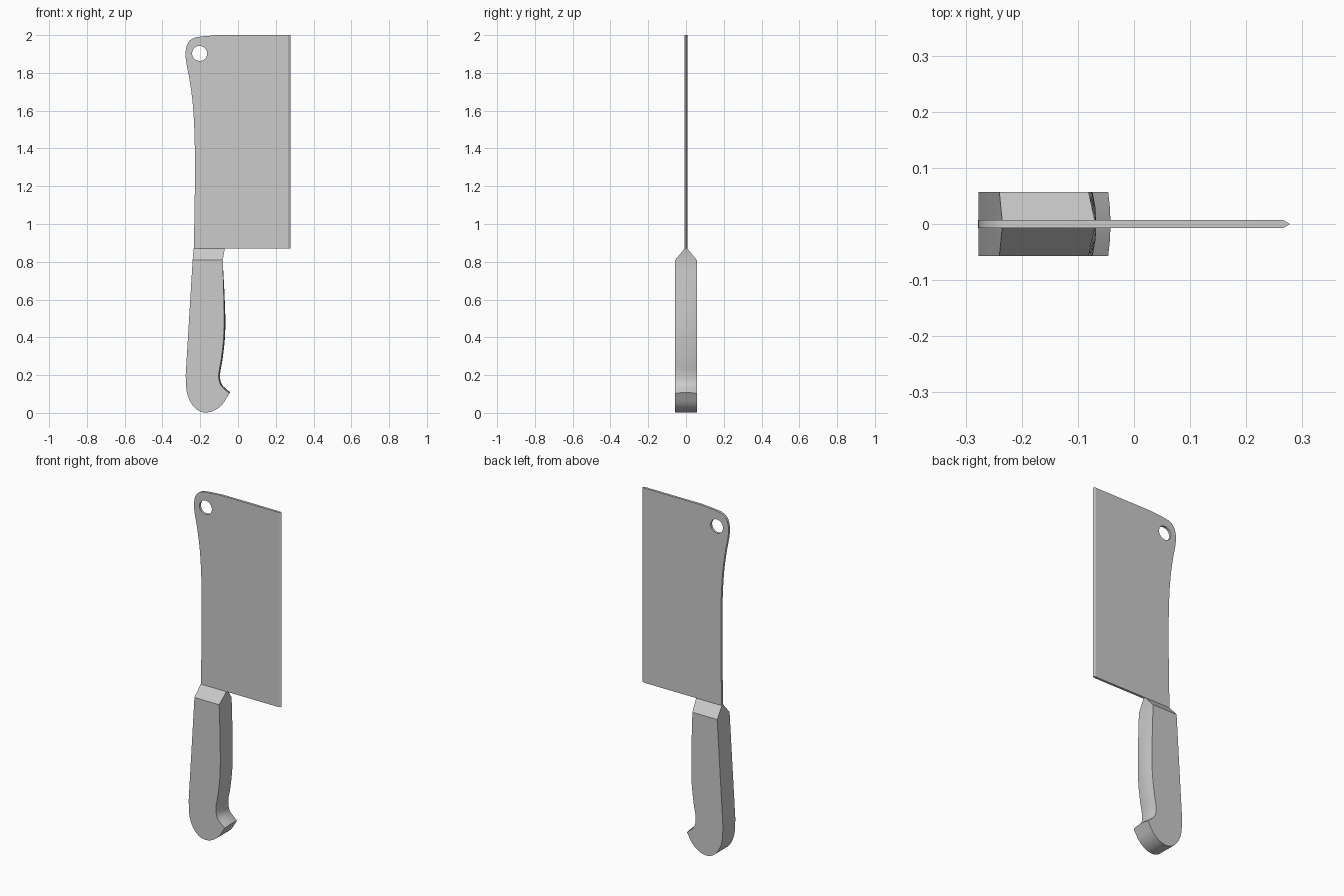
import bpy, bmesh, math
from mathutils import Vector

if "Cube" in bpy.data.objects:
    bpy.data.objects.remove(bpy.data.objects["Cube"])


def smooth_path(pts, steps=4):
    """Catmull-Rom curve through (x, z) points, end points included."""
    p = [Vector(q) for q in pts]
    p = [2 * p[0] - p[1]] + p + [2 * p[-1] - p[-2]]
    out = []
    for a, b, c, d in zip(p, p[1:], p[2:], p[3:]):
        for i in range(steps):
            t = i / steps
            out.append(0.5 * (2 * b + (c - a) * t + (2 * a - 5 * b + 4 * c - d) * t ** 2
                              + (3 * b - a - 3 * c + d) * t ** 3))
    return out + [p[-2]]


def shade(obj, angle=35):
    bpy.ops.object.select_all(action='DESELECT')
    obj.select_set(True)
    bpy.context.view_layer.objects.active = obj
    bpy.ops.object.shade_smooth_by_angle(angle=math.radians(angle))


# Blade plate: curved spine and rounded nose with a hanging hole
T, BEVEL_X, TIP_X, LOW, HIGH = 0.007, 0.266, 0.278, 0.87, 2.0
spine = smooth_path([(-0.234, LOW), (-0.229, 1.15), (-0.229, 1.42), (-0.238, 1.62),
                     (-0.256, 1.76), (-0.273, 1.85), (-0.278, 1.905), (-0.267, 1.955),
                     (-0.238, 1.983), (-0.19, 1.993), (-0.1, HIGH)])
outline = spine + [Vector((BEVEL_X, HIGH)), Vector((BEVEL_X, LOW))]
hole = [Vector((-0.203 + 0.04 * math.cos(a), 1.903 + 0.04 * math.sin(a)))
        for a in (i * math.tau / 32 for i in range(32))]
curve = bpy.data.curves.new("blade_profile", 'CURVE')
curve.dimensions, curve.fill_mode, curve.extrude = '2D', 'BOTH', T
for loop in (outline, hole):
    s = curve.splines.new('POLY')
    s.points.add(len(loop) - 1)
    for pt, v in zip(s.points, loop):
        pt.co = (v.x, v.y, 0, 1)
    s.use_cyclic_u = True
blade = bpy.data.objects.new("blade", curve)
bpy.context.collection.objects.link(blade)
blade.rotation_euler.x = math.pi / 2
blade.select_set(True)
bpy.context.view_layer.objects.active = blade
bpy.ops.object.convert(target='MESH')
bpy.ops.object.transform_apply(rotation=True)
blade = bpy.context.object

# Sharpened cutting edge replaces the square end of the plate
bm = bmesh.new()
bm.from_mesh(blade.data)
bmesh.ops.remove_doubles(bm, verts=bm.verts, dist=1e-5)
end = [f for f in bm.faces if f.calc_center_median().x > BEVEL_X - 1e-4]
bmesh.ops.delete(bm, geom=end, context='FACES')
tri = [[bm.verts.new(c) for c in ((BEVEL_X, -T, z), (TIP_X, 0, z), (BEVEL_X, T, z))]
       for z in (LOW, HIGH)]
for i in range(2):
    bm.faces.new((tri[0][i], tri[0][i + 1], tri[1][i + 1], tri[1][i]))
bm.faces.new(tri[0][::-1])
bm.faces.new(tri[1])
bmesh.ops.remove_doubles(bm, verts=bm.verts, dist=1e-5)
bmesh.ops.recalc_face_normals(bm, faces=bm.faces)
bm.to_mesh(blade.data)
bm.free()
shade(blade, 20)

# Handle: finger side with hook, rounded butt, tapered collar at the blade
W, COLLAR = 0.057, 0.81
finger = smooth_path([(-0.081, COLLAR), (-0.075, 0.6), (-0.075, 0.42), (-0.088, 0.29),
                      (-0.102, 0.205), (-0.092, 0.148), (-0.046, 0.103)])
butt = smooth_path([(-0.046, 0.103), (-0.083, 0.045), (-0.125, 0.013), (-0.172, 0.002),
                    (-0.215, 0.016), (-0.25, 0.055), (-0.272, 0.115), (-0.277, 0.2)])
body = finger + butt[1:] + [Vector((-0.24, COLLAR))]
ring = body + [Vector((-0.235, LOW)), Vector((-0.07, LOW))]
n, nb, nf = len(ring), len(body), len(finger)

bm = bmesh.new()
levels = []
for t in (-1, -0.5, 0, 0.5, 1):
    row = []
    for i, p in enumerate(ring):
        q = p.copy()
        if 0 < i < nf:  # gentle crown across the finger side
            d = ring[i + 1] - ring[i - 1]
            nrm = Vector((-d.y, d.x)).normalized()
            if i == nf - 1:
                nrm = Vector((0.6, 0.8))
            q += nrm * 0.007 * (1 - t * t) * min(1, i / 6)
        half = W if i < nb else T
        row.append(bm.verts.new((q.x, t * half, q.y)))
    levels.append(row)
for a, b in zip(levels, levels[1:]):
    for i in range(n):
        j = (i + 1) % n
        bm.faces.new((a[i], a[j], b[j], b[i]))
for row in (levels[0], levels[-1]):
    bm.faces.new(row[:nb])
    bm.faces.new((row[nb - 1], row[nb], row[nb + 1], row[0]))
bmesh.ops.recalc_face_normals(bm, faces=bm.faces)
mesh = bpy.data.meshes.new("handle")
bm.to_mesh(mesh)
bm.free()
handle = bpy.data.objects.new("handle", mesh)
bpy.context.collection.objects.link(handle)
shade(handle)
